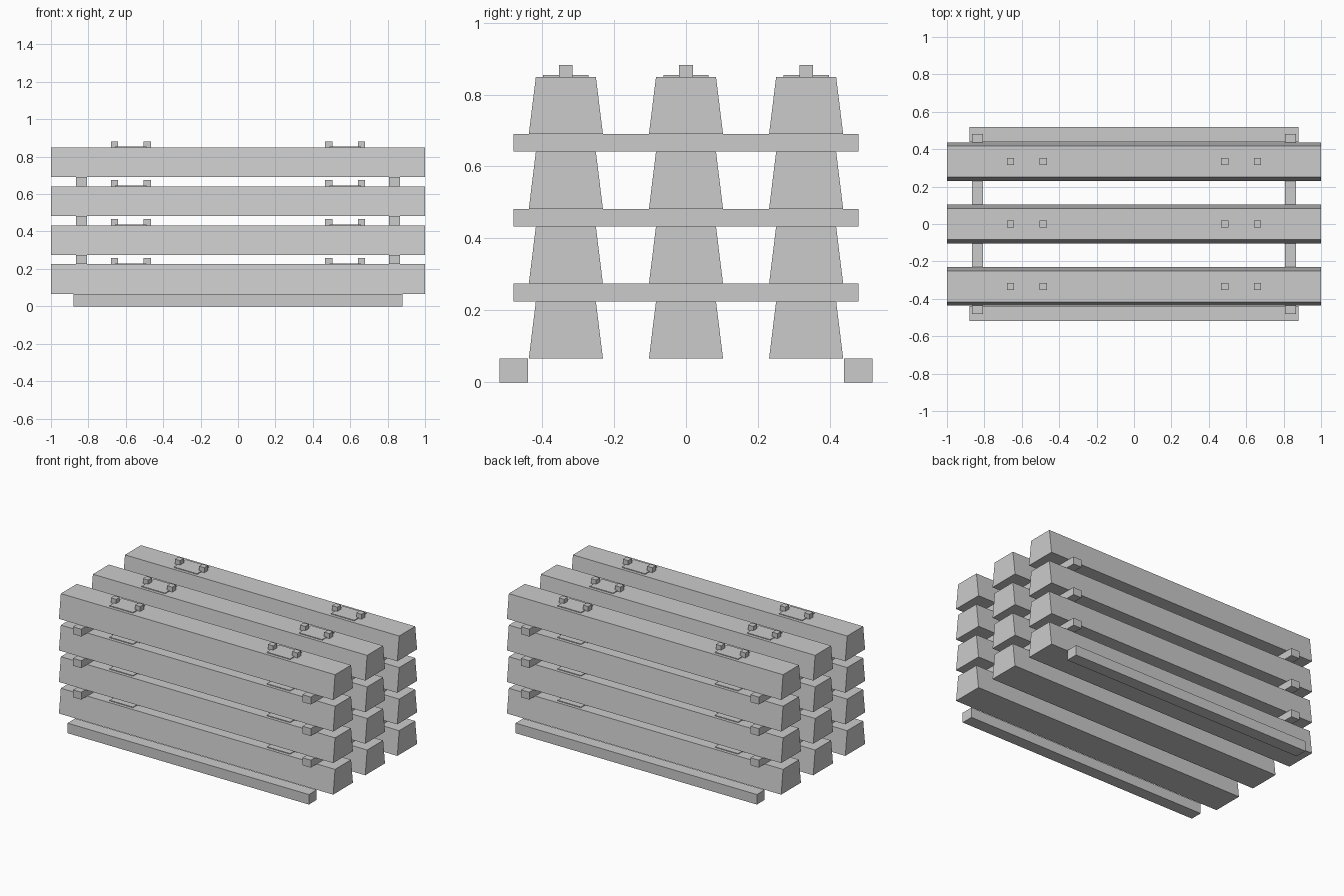
import bpy
import bmesh

if "Cube" in bpy.data.objects:
    bpy.data.objects.remove(bpy.data.objects["Cube"], do_unlink=True)

GREY = (0.6, 0.6, 0.6, 1.0)
concrete = bpy.data.materials.new("light_grey")
concrete.use_nodes = True
concrete.diffuse_color = GREY
concrete.node_tree.nodes["Principled BSDF"].inputs["Base Color"].default_value = GREY


def block(name, centre, size, taper=1.0):
    """Box resting on centre z; taper narrows the top in y."""
    bm = bmesh.new()
    bmesh.ops.create_cube(bm, size=1)
    for v in bm.verts:
        narrow = taper if v.co.z > 0 else 1.0
        v.co.x *= size[0]
        v.co.y *= size[1] * narrow
        v.co.z = (v.co.z + 0.5) * size[2]
    mesh = bpy.data.meshes.new(name)
    bm.to_mesh(mesh)
    bm.free()
    mesh.materials.append(concrete)
    obj = bpy.data.objects.new(name, mesh)
    obj.location = centre
    bpy.context.collection.objects.link(obj)


BASE, LAYER, BEAM_H = 0.066, 0.208, 0.159
ROWS = (-0.334, 0, 0.334)

# Ground runners
for side in (-1, 1):
    block("ground_runner", (0, side * 0.479, 0), (1.76, 0.08, BASE))

for level in range(4):
    z = BASE + level * LAYER
    top = z + BEAM_H
    for y in ROWS:
        # Tapered sleeper beam
        block("sleeper", (0, y, z), (2, 0.206, BEAM_H), taper=0.81)
        for side in (-1, 1):
            # Rail seat plate with a peg at each end
            block("rail_plate", (side * 0.573, y, top), (0.17, 0.126, 0.005))
            for offset in (-0.088, 0.088):
                block("rail_peg", (side * 0.573 + offset, y, top), (0.038, 0.038, 0.033))
    # Spacer battens between layers
    if level < 3:
        for side in (-1, 1):
            block("spacer_batten", (side * 0.837, 0, top), (0.06, 0.96, LAYER - BEAM_H))
